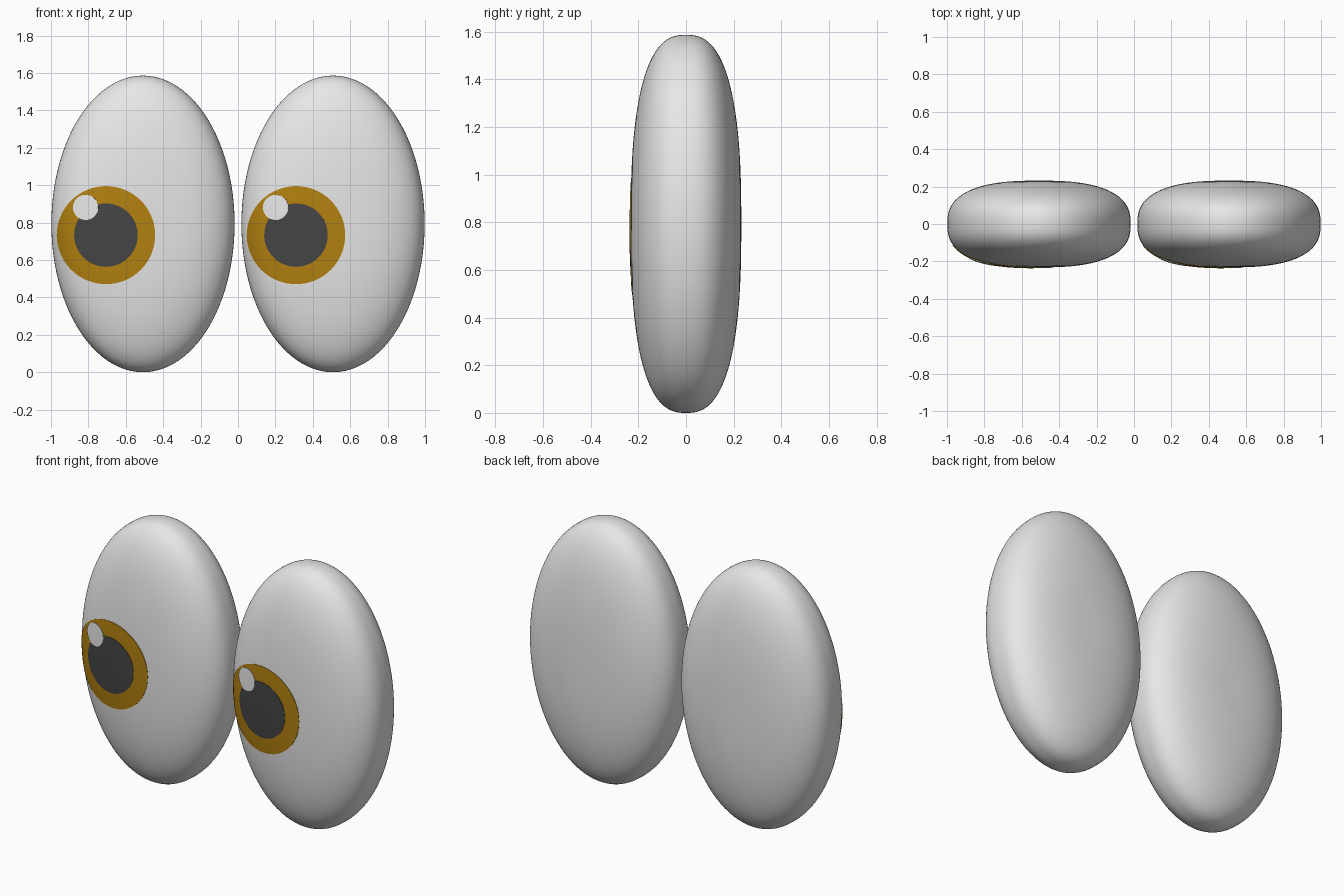
import bpy
import bmesh
import math
from mathutils import Vector

if "Cube" in bpy.data.objects:
    bpy.data.objects.remove(bpy.data.objects["Cube"], do_unlink=True)

A, B, C = 0.49, 0.232, 0.793      # half width, half depth, half height of an eyeball
N = 2.6                           # flatness of the rounded side profile
EYE_X = 0.508


def material(name, rgb, rough=0.6):
    m = bpy.data.materials.new(name)
    m.use_nodes = True
    col = (*rgb, 1.0)
    m.diffuse_color = col
    bsdf = m.node_tree.nodes["Principled BSDF"]
    bsdf.inputs["Base Color"].default_value = col
    bsdf.inputs["Roughness"].default_value = rough
    return m


white = material("eye white", (0.8, 0.8, 0.8))
gold = material("iris gold", (0.45, 0.22, 0.005))
dark = material("pupil dark grey", (0.06, 0.06, 0.06))


def make_object(name, bm, mat, x):
    bmesh.ops.recalc_face_normals(bm, faces=bm.faces)
    mesh = bpy.data.meshes.new(name)
    bm.to_mesh(mesh)
    bm.free()
    mesh.materials.append(mat)
    ob = bpy.data.objects.new(name, mesh)
    bpy.context.collection.objects.link(ob)
    ob.location = (x, 0, C)
    bpy.ops.object.select_all(action="DESELECT")
    ob.select_set(True)
    bpy.context.view_layer.objects.active = ob
    bpy.ops.object.shade_smooth_by_angle(angle=math.radians(40))
    return ob


def eyeball(name, x):
    # sphere pushed out to a flattened, pebble-like solid
    bm = bmesh.new()
    bmesh.ops.create_uvsphere(bm, u_segments=96, v_segments=64, radius=1)
    for v in bm.verts:
        px, py, pz = v.co.x, -v.co.z, v.co.y      # poles face front and back
        s = (math.hypot(px, pz) ** N + abs(py) ** N) ** (-1 / N)
        v.co = (px * s * A, py * s * B, pz * s * C)
    make_object(name, bm, white, x)


def on_surface(x, z, lift):
    # front surface point at (x, z), raised along the normal
    rho = min(math.hypot(x / A, z / C), 0.999)
    h = (1 - rho ** N) ** (1 / N)
    k = rho ** (N - 2)
    normal = Vector((k * x / A**2, -h ** (N - 1) / B, k * z / C**2)).normalized()
    return Vector((x, -B * h, z)) + normal * lift


def decal(name, mat, eye_x, cx, cz, radius, lift, rings=14, seg=64):
    # thin round plate that follows the eyeball, with a short rim
    bm = bmesh.new()
    centre = bm.verts.new(on_surface(cx, cz, lift))
    steps = [(radius * i / rings, lift) for i in range(1, rings + 1)]
    steps.append((radius, -0.002))
    prev = None
    for r, up in steps:
        ring = []
        for j in range(seg):
            a = 2 * math.pi * j / seg
            ring.append(bm.verts.new(
                on_surface(cx + r * math.cos(a), cz + r * math.sin(a), up)))
        for j in range(seg):
            k = (j + 1) % seg
            if prev:
                bm.faces.new((prev[j], ring[j], ring[k], prev[k]))
            else:
                bm.faces.new((centre, ring[j], ring[k]))
        prev = ring
    # keep the open plate facing outwards
    ob = make_object(name, bm, mat, eye_x)
    if ob.data.polygons[0].normal.y > 0:
        ob.data.flip_normals()


# both eyes look the same way, so the second is a copy rather than a mirror
for side, x in (("right", -EYE_X), ("left", EYE_X)):
    eyeball(side + "_eyeball", x)
    decal(side + "_iris", gold, x, -0.197, -0.06, 0.262, 0.003)
    decal(side + "_pupil", dark, x, -0.197, -0.06, 0.169, 0.005)
    decal(side + "_highlight", white, x, -0.305, 0.088, 0.067, 0.007)
